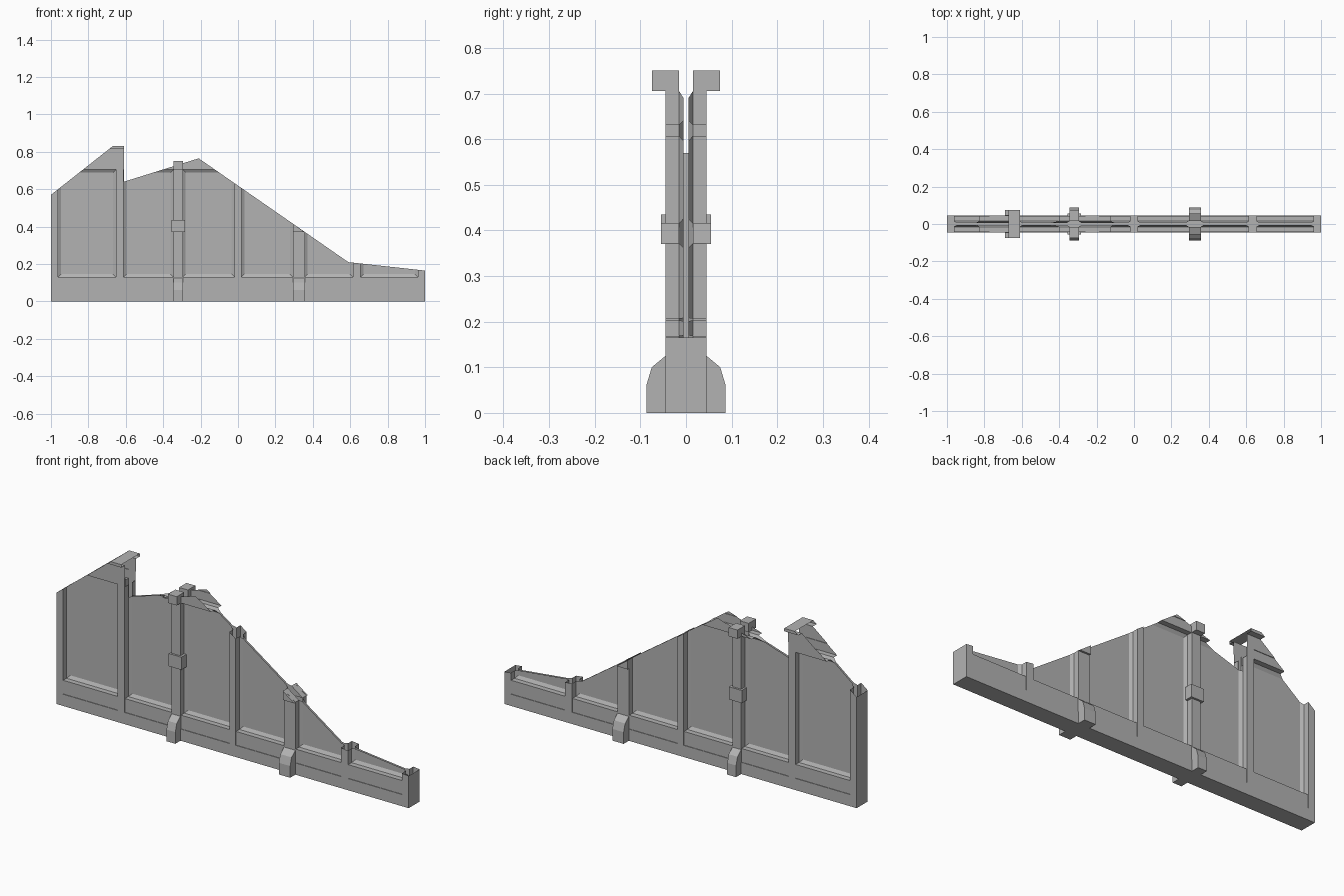
import bpy
import bmesh
from mathutils import Vector

cube = bpy.data.objects.get("Cube")
if cube:
    bpy.data.objects.remove(cube)

GREY = (0.45, 0.45, 0.45, 1)
stone = bpy.data.materials.new("plain_grey")
stone.use_nodes = True
stone.diffuse_color = GREY
stone.node_tree.nodes["Principled BSDF"].inputs["Base Color"].default_value = GREY

FACE, RAIL, STEP, SHEET = 0.045, 0.042, 0.015, 0.005   # depths from the centre plane
TOP, LIP, LIP_OUT = 0.83, 0.815, 0.075
BEVEL = 0.0155


def finish(bm, name):
    mesh = bpy.data.meshes.new(name)
    bm.to_mesh(mesh)
    bm.free()
    mesh.materials.append(stone)
    obj = bpy.data.objects.new(name, mesh)
    bpy.context.collection.objects.link(obj)


def quad(bm, points):
    face = bm.faces.new([bm.verts.new(p) for p in points])
    if face.calc_area() < 1e-7:
        bmesh.ops.delete(bm, geom=[face], context='FACES')


def rect(x0, x1, z0, z1, depth):
    return [(x0, -depth, z0), (x1, -depth, z0), (x1, -depth, z1), (x0, -depth, z1)]


def bay(bm, cell, opening):
    """One framed bay: nested rectangles stepping back to the thin sheet."""
    (c0, c1), (a, b) = cell, opening
    rings = [
        rect(c0, c1, 0, LIP, FACE),
        rect(a, b, 0.06, 0.75, FACE),
        rect(a, b, 0.06, 0.75, RAIL),
        rect(a, b, 0.13, 0.705, RAIL),
        rect(a, b, 0.13, 0.705, STEP),
        rect(a + BEVEL, b - BEVEL, 0.13 + BEVEL, 0.705 - BEVEL, SHEET),
    ]
    for outer, inner in zip(rings, rings[1:]):
        for i in range(4):
            j = (i + 1) % 4
            quad(bm, [outer[i], outer[j], inner[j], inner[i]])
    quad(bm, rings[-1])


def whole_wall():
    """Hollow wall before the broken top edge is cut."""
    bm = bmesh.new()
    posts = [(-1, -0.963), (-0.652, -0.612), (-0.345, -0.295), (-0.018, 0.018),
             (0.293, 0.357), (0.615, 0.655), (0.963, 1)]
    mids = [-1] + [sum(p) / 2 for p in posts[1:-1]] + [1]
    for i in range(len(posts) - 1):
        bay(bm, (mids[i], mids[i + 1]), (posts[i][1], posts[i + 1][0]))
    # overhanging lip along the top
    quad(bm, [(-1, -FACE, LIP), (1, -FACE, LIP), (1, -LIP_OUT, LIP), (-1, -LIP_OUT, LIP)])
    quad(bm, rect(-1, 1, LIP, TOP, LIP_OUT))
    # back half
    copy = bmesh.ops.duplicate(bm, geom=bm.verts[:] + bm.edges[:] + bm.faces[:])["geom"]
    for v in copy:
        if isinstance(v, bmesh.types.BMVert):
            v.co.y *= -1
    # bottom, top and end faces
    for z, d in ((0, FACE), (TOP, LIP_OUT)):
        quad(bm, [(-1, -d, z), (1, -d, z), (1, d, z), (-1, d, z)])
    for x in (-1, 1):
        quad(bm, [(x, -FACE, 0), (x, FACE, 0), (x, FACE, LIP), (x, -FACE, LIP)])
    bmesh.ops.remove_doubles(bm, verts=bm.verts, dist=1e-5)
    bmesh.ops.recalc_face_normals(bm, faces=bm.faces)
    return bm


def cut(bm, point, normal):
    bmesh.ops.bisect_plane(bm, geom=bm.verts[:] + bm.edges[:] + bm.faces[:], dist=1e-6,
                           plane_co=point, plane_no=normal, clear_outer=True)


# wall sections: x range, then two points on the broken edge
sections = {
    "wall_section_tall": (-1.1, -0.61, (-1, 0.57), (-0.67, 0.83)),
    "wall_section_notch": (-0.61, -0.21, (-0.61, 0.64), (-0.21, 0.765)),
    "wall_section_slope": (-0.21, 0.59, (-0.21, 0.765), (0.59, 0.21)),
    "wall_section_low": (0.59, 1.1, (0.59, 0.21), (1, 0.165)),
}
for name, (x0, x1, p, q) in sections.items():
    bm = whole_wall()
    cut(bm, (x0, 0, 0), (-1, 0, 0))
    cut(bm, (x1, 0, 0), (1, 0, 0))
    cut(bm, (p[0], 0, p[1]), Vector((p[1] - q[1], 0, q[0] - p[0])).normalized())
    finish(bm, name)


def prism(name, outline, shift):
    """Extrude an outline by a shift vector, once on the front and once on the back."""
    bm = bmesh.new()
    for side in (-1, 1):
        base = bm.faces.new([bm.verts.new((x, side * y, z)) for x, y, z in outline])
        new = bmesh.ops.extrude_face_region(bm, geom=[base], use_keep_orig=True)["geom"]
        moved = [v for v in new if isinstance(v, bmesh.types.BMVert)]
        bmesh.ops.translate(bm, verts=moved, vec=(shift[0], side * shift[1], 0))
    bmesh.ops.recalc_face_normals(bm, faces=bm.faces)
    finish(bm, name)


def block(name, x0, x1, z0, z1, depth):
    prism(name, [(x, STEP, z) for x, z in ((x0, z0), (x1, z0), (x1, z1), (x0, z1))],
          (0, depth - STEP))


# buttress feet
foot = [(FACE, 0), (0.087, 0), (0.087, 0.06), (0.075, 0.1), (FACE, 0.125)]
for name, x0, x1 in (("foot_right", -0.345, -0.295), ("foot_left", 0.293, 0.357)):
    prism(name, [(x0, y, z) for y, z in foot], (x1 - x0, 0))

# post collars and cap
block("collar_right", -0.355, -0.283, 0.37, 0.435, 0.055)
block("post_cap", -0.345, -0.295, 0.705, 0.75, LIP_OUT)
prism("collar_left_broken", [(0.293, STEP, 0.37), (0.357, STEP, 0.37), (0.293, STEP, 0.416)],
      (0, 0.04))
